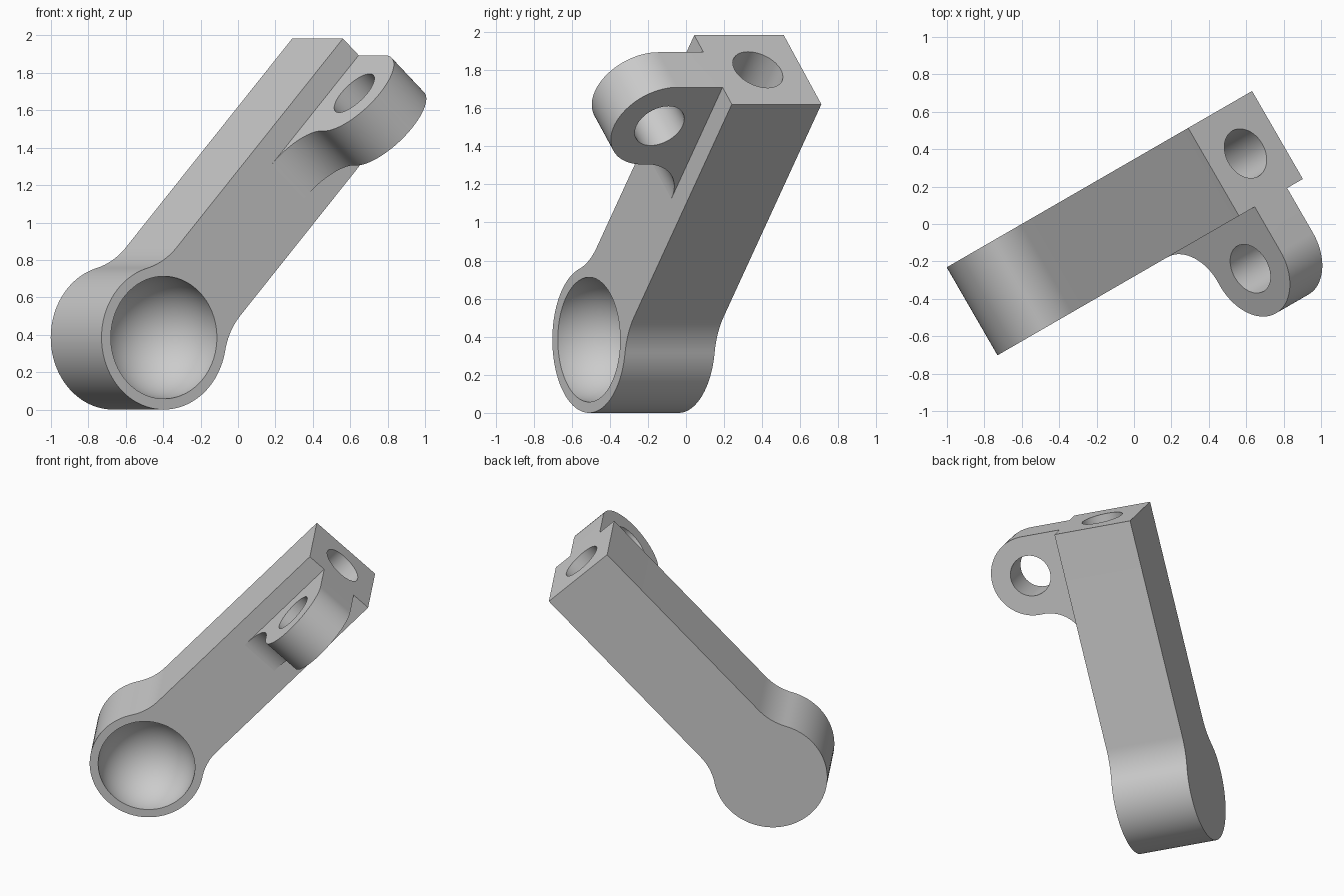
import bpy, bmesh
from math import pi, cos, sin, sqrt, atan2, radians
from mathutils import Matrix, Vector

cube = bpy.data.objects.get("Cube")
if cube:
    bpy.data.objects.remove(cube, do_unlink=True)

# Local frame: first axis along the arm, second across it, third out of the socket face
YAW, PITCH = radians(30), radians(47.4)
flat = Vector((cos(YAW), sin(YAW), 0))
up = Vector((0, 0, 1))
out = flat.cross(up)
along = flat * cos(PITCH) + up * sin(PITCH)
across = up * cos(PITCH) - flat * sin(PITCH)
FRAME = Matrix((along, across, out)).transposed().to_4x4()
FRAME.translation = flat * -0.598 + up * 0.385

BACK, FRONT = -0.3, 0.243      # body faces
R, HALF, LENGTH = 0.385, 0.268, 1.925
LUG_R, LUG_HALF, BORE = 0.275, 0.136, 0.14
LUG_A, LUG_N = LENGTH - LUG_R, FRONT + LUG_R

grey = bpy.data.materials.new("plain grey")
grey.use_nodes = True
grey.diffuse_color = (0.6, 0.6, 0.6, 1)
grey.node_tree.nodes["Principled BSDF"].inputs["Base Color"].default_value = (0.6, 0.6, 0.6, 1)


def arc(cx, cy, r, start, end, steps):
    return [(cx + r * cos(start + (end - start) * i / steps),
             cy + r * sin(start + (end - start) * i / steps)) for i in range(steps + 1)]


def finish(name, bm):
    bmesh.ops.transform(bm, matrix=FRAME, verts=bm.verts)
    bmesh.ops.recalc_face_normals(bm, faces=bm.faces)
    mesh = bpy.data.meshes.new(name)
    bm.to_mesh(mesh)
    bm.free()
    mesh.materials.append(grey)
    ob = bpy.data.objects.new(name, mesh)
    bpy.context.collection.objects.link(ob)
    return ob


def prism(name, points, low, high, place):
    """Extrude a 2D outline between two levels; place() orders the coordinates."""
    bm = bmesh.new()
    face = bm.faces.new([bm.verts.new(place(x, y, low)) for x, y in points])
    ext = bmesh.ops.extrude_face_region(bm, geom=[face])
    shift = Vector(place(0, 0, high - low))
    bmesh.ops.translate(bm, vec=shift, verts=[v for v in ext["geom"] if isinstance(v, bmesh.types.BMVert)])
    return finish(name, bm)


def combine(target, tool, operation):
    mod = target.modifiers.new(operation, "BOOLEAN")
    mod.operation, mod.object, mod.solver = operation, tool, "EXACT"
    bpy.context.view_layer.objects.active = target
    bpy.ops.object.modifier_apply(modifier=mod.name)
    bpy.data.objects.remove(tool, do_unlink=True)


# Body: round boss blended by fillets into a square arm
fil = 0.385
fa = sqrt((R + fil) ** 2 - (HALF + fil) ** 2)
meet = atan2(HALF + fil, fa)
fillet = arc(fa, HALF + fil, fil, -pi / 2, meet - pi, 12)
outline = [(LENGTH, -HALF), (LENGTH, HALF)] + fillet
outline += arc(0, 0, R, meet, 2 * pi - meet, 72)[1:-1]
outline += [(x, -y) for x, y in reversed(fillet)]
body = prism("lever_arm", outline, BACK, FRONT, lambda x, y, t: (x, y, t))

# Side lug: rounded ear with a fillet running back along the arm
tip = LUG_A - 0.52
lf = 0.52 ** 2 / (4 * LUG_R)
turn = atan2(LUG_N - FRONT - lf, LUG_A - tip)
lug_line = [(LENGTH, FRONT - 0.06), (tip, FRONT - 0.06)]
lug_line += arc(tip, FRONT + lf, lf, -pi / 2, turn, 20)
lug_line += arc(LUG_A, LUG_N, LUG_R, turn + pi, 0, 48)[1:]
lug = prism("side_lug", lug_line, -LUG_HALF, LUG_HALF, lambda x, y, t: (x, t, y))
combine(body, lug, "UNION")

# Lug bore and blind bore in the arm end
ear_bore = prism("lug_bore", arc(LUG_A, LUG_N, BORE, 0, 2 * pi, 48)[:-1], -0.3, 0.3,
                 lambda x, y, t: (x, t, y))
combine(body, ear_bore, "DIFFERENCE")
end_bore = prism("end_bore", arc(0, (BACK + FRONT) / 2, BORE, 0, 2 * pi, 48)[:-1],
                 LENGTH - 0.6, LENGTH + 0.2, lambda x, y, t: (t, x, y))
combine(body, end_bore, "DIFFERENCE")

# Spherical socket in the boss
bm = bmesh.new()
bmesh.ops.create_uvsphere(bm, u_segments=64, v_segments=33, radius=0.328,
                          matrix=Matrix.Translation((0, 0, FRONT)))
combine(body, finish("socket", bm), "DIFFERENCE")

bpy.ops.object.select_all(action="DESELECT")
body.select_set(True)
bpy.context.view_layer.objects.active = body
bpy.ops.object.shade_smooth_by_angle(angle=radians(30))
